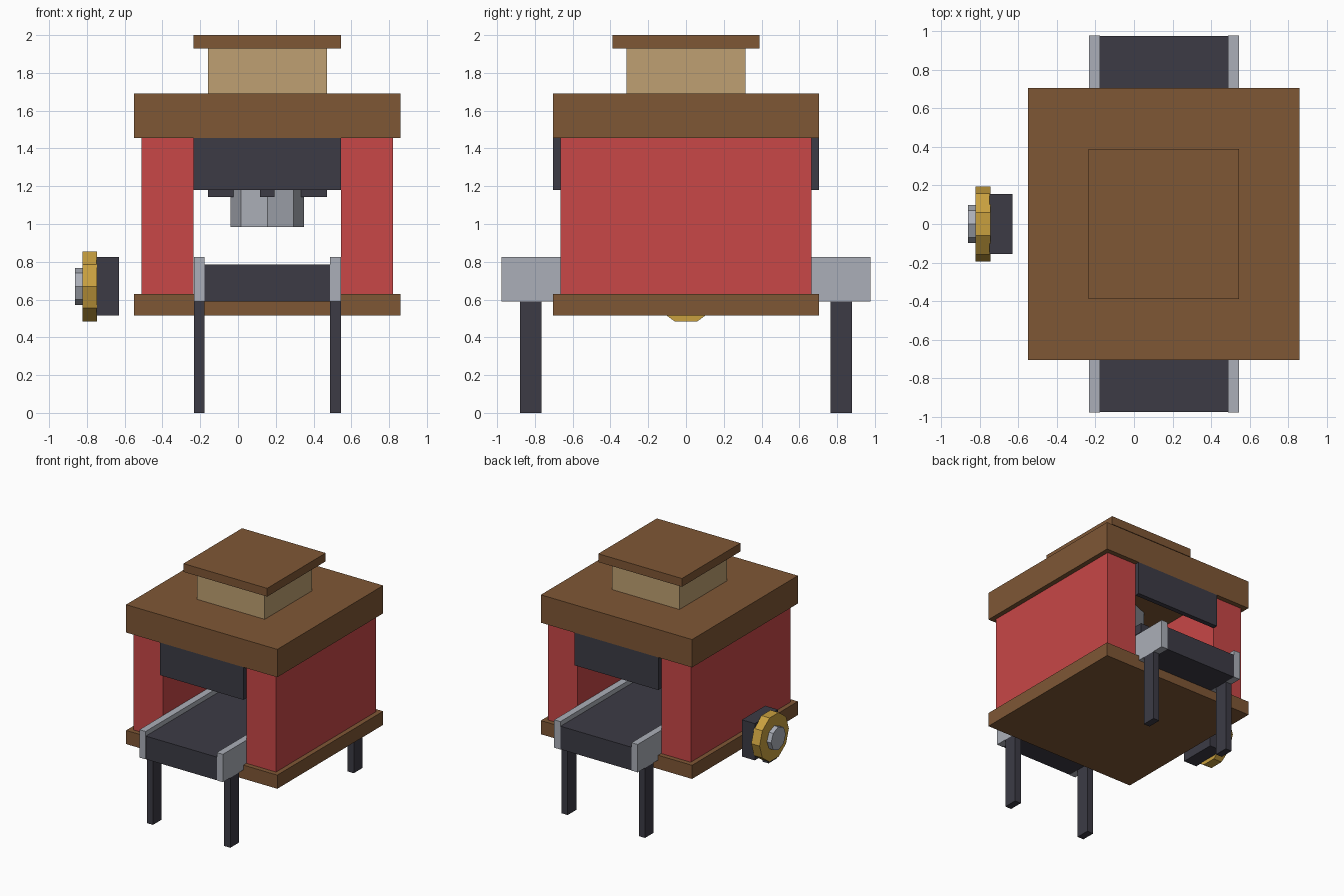
import bpy
import bmesh
from math import pi
from mathutils import Matrix

cube = bpy.data.objects.get("Cube")
if cube:
    bpy.data.objects.remove(cube, do_unlink=True)


def material(name, hex_code):
    srgb = [int(hex_code[i:i + 2], 16) / 255 for i in (0, 2, 4)]
    color = [((c + 0.055) / 1.055) ** 2.4 for c in srgb] + [1.0]
    mat = bpy.data.materials.new(name)
    mat.use_nodes = True
    mat.diffuse_color = color
    mat.node_tree.nodes["Principled BSDF"].inputs["Base Color"].default_value = color
    return mat


brown = material("brown wood", "7F5735")
tan = material("tan wood", "BFA072")
red = material("red paint", "C84747")
dark = material("dark iron", "3C3B45")
grey = material("light steel", "ABAFB8")
gold = material("gold metal", "C9A03F")


def finish(name, bm, mat):
    mesh = bpy.data.meshes.new(name)
    bmesh.ops.recalc_face_normals(bm, faces=bm.faces)
    bm.to_mesh(mesh)
    bm.free()
    mesh.materials.append(mat)
    obj = bpy.data.objects.new(name, mesh)
    bpy.context.collection.objects.link(obj)
    return obj


def box(name, mat, x, y, z):
    """Box from (low, high) pairs along each axis."""
    bm = bmesh.new()
    size = [b - a for a, b in (x, y, z)]
    middle = [(a + b) / 2 for a, b in (x, y, z)]
    bmesh.ops.create_cube(bm, size=1, matrix=Matrix.Translation(middle) @ Matrix.Diagonal((*size, 1)))
    return finish(name, bm, mat)


def prism(name, mat, sides, radius, depth, center, turn):
    """Many-sided prism; turn orients its axis and first corner."""
    bm = bmesh.new()
    bmesh.ops.create_cone(bm, cap_ends=True, segments=sides, radius1=radius, radius2=radius,
                          depth=depth, matrix=Matrix.Translation(center) @ turn)
    return finish(name, bm, mat)


MID = 0.155  # the housing is centred beside the drive wheel


def centred(half, middle=MID):
    return (middle - half, middle + half)


# Housing: base, roof, chimney and cap
box("base_plate", brown, centred(0.705), (-0.705, 0.705), (0.515, 0.63))
box("roof_slab", brown, centred(0.705), (-0.705, 0.705), (1.455, 1.69))
box("chimney", tan, centred(0.315), (-0.315, 0.315), (1.69, 1.93))
box("chimney_cap", brown, centred(0.39), (-0.39, 0.39), (1.93, 2.0))

# Conveyor belt running through the housing
box("conveyor_belt", dark, centred(0.332), (-0.975, 0.975), (0.59, 0.785))

# Walls, rails and legs on both sides
for side, s in (("left", 1), ("right", -1)):
    def span(a, b):
        return tuple(sorted((MID + s * a, MID + s * b)))
    box(side + "_wall", red, span(0.39, 0.665), (-0.665, 0.665), (0.63, 1.455))
    box(side + "_rail", grey, span(0.332, 0.389), (-0.978, 0.978), (0.59, 0.825))
    box("front_" + side + "_leg", dark, span(0.332, 0.389), (-0.88, -0.765), (0, 0.59))
    box("back_" + side + "_leg", dark, span(0.332, 0.389), (0.765, 0.88), (0, 0.59))

# Dark flaps over both openings
box("front_flap", dark, centred(0.39), (-0.705, -0.665), (1.18, 1.455))
box("back_flap", dark, centred(0.39), (0.665, 0.705), (1.18, 1.455))

# Hanging press: octagonal shaft with crossed arms
prism("press_shaft", grey, 8, 0.195, 0.47, (MID, 0, 1.22), Matrix.Identity(4))
box("press_arm_across", dark, centred(0.315), (-0.039, 0.039), (1.142, 1.22))
box("press_arm_along", dark, centred(0.039), (-0.315, 0.315), (1.142, 1.22))

# Drive wheel on the right, with a corner pointing up
sideways = Matrix.Rotation(pi / 2, 4, "Y")
box("wheel_block", dark, (-0.75, -0.63), (-0.155, 0.155), (0.515, 0.825))
prism("drive_wheel", gold, 10, 0.195, 0.077, (-0.784, 0, 0.67),
      sideways @ Matrix.Rotation(pi / 2, 4, "Z") @ Matrix.Rotation(-pi / 2, 4, "Z"))
prism("wheel_hub", grey, 8, 0.098, 0.06, (-0.832, 0, 0.67), sideways)
